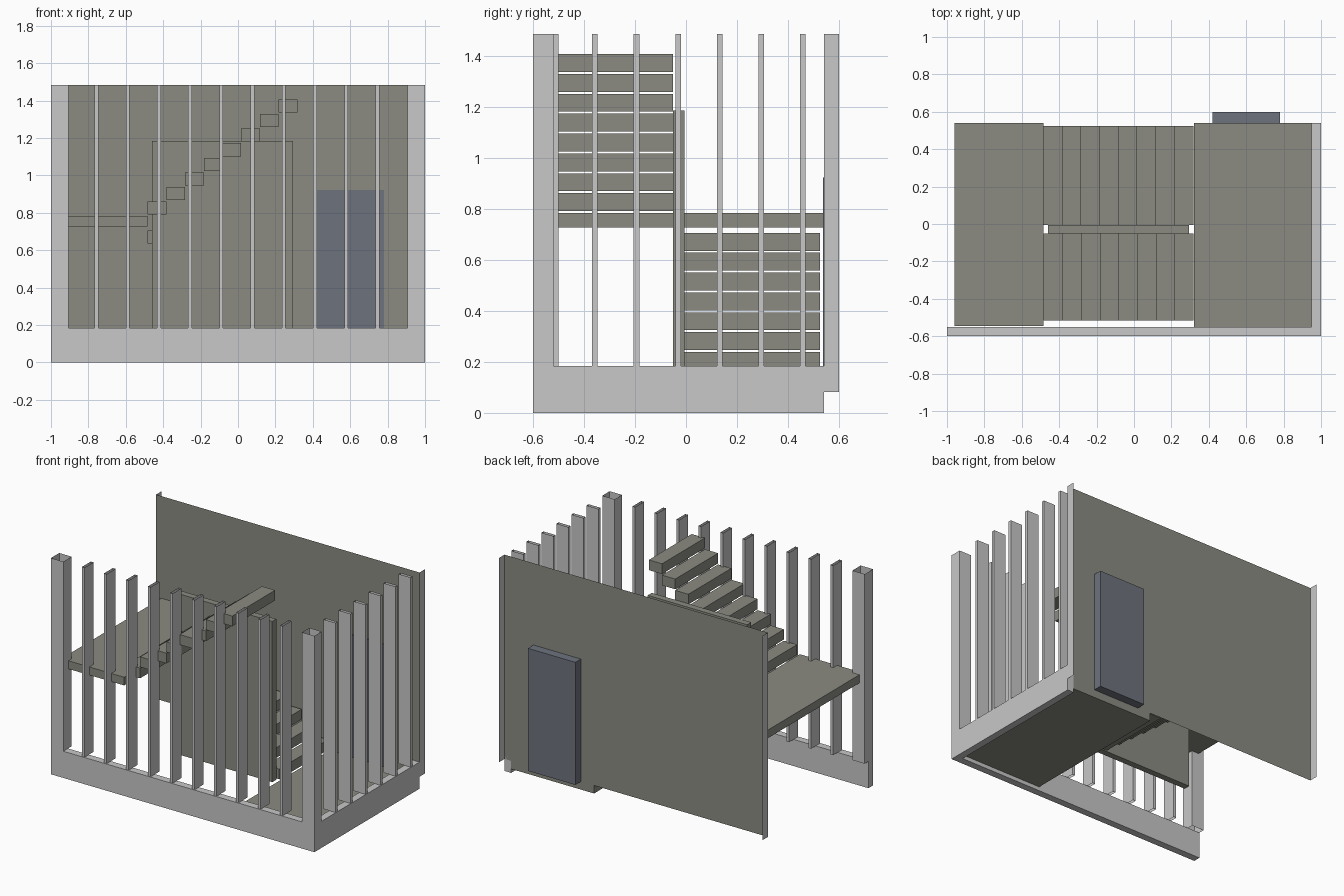
import bpy
import bmesh

cube = bpy.data.objects.get("Cube")
if cube:
    bpy.data.objects.remove(cube, do_unlink=True)


def material(name, rgb):
    mat = bpy.data.materials.new(name)
    mat.use_nodes = True
    mat.diffuse_color = (*rgb, 1)
    mat.node_tree.nodes["Principled BSDF"].inputs["Base Color"].default_value = (*rgb, 1)
    return mat


LIGHT = material("light_grey", (0.58, 0.58, 0.58))
OLIVE = material("olive_grey", (0.26, 0.26, 0.225))
SLATE = material("slate_blue", (0.155, 0.17, 0.205))


def box(name, mat, x, y, z, hollow=False):
    """Box from (min, max) ranges; a hollow one has no top and bottom."""
    bm = bmesh.new()
    bmesh.ops.create_cube(bm, size=1)
    for v in bm.verts:
        v.co = [r[0] if c < 0 else r[1] for c, r in zip(v.co, (x, y, z))]
    if hollow:
        caps = [f for f in bm.faces if abs(f.normal.z) > 0.9]
        bmesh.ops.delete(bm, geom=caps, context="FACES_ONLY")
    return finish(name, mat, bm)


def sheet(name, mat, path, z):
    """Thin vertical sheet following a plan path."""
    bm = bmesh.new()
    rows = [[bm.verts.new((px, py, h)) for h in z] for px, py in path]
    for a, b in zip(rows, rows[1:]):
        bm.faces.new((a[0], b[0], b[1], a[1]))
    return finish(name, mat, bm)


def finish(name, mat, bm):
    mesh = bpy.data.meshes.new(name)
    bm.to_mesh(mesh)
    bm.free()
    mesh.materials.append(mat)
    obj = bpy.data.objects.new(name, mesh)
    bpy.context.collection.objects.link(obj)
    return obj


TOP = 1.484
CURB = 0.183
BACK = 0.54
FLOOR = 0.082
RISE = 0.0778
GOING = 0.1

# Low curb along the front and the right side
box("front_curb", LIGHT, (-1, 1), (-0.6, -0.55), (0, CURB))
box("side_curb", LIGHT, (0.95, 1), (-0.55, BACK), (0, CURB))

# Hollow corner posts
box("front_left_post", LIGHT, (-1, -0.906), (-0.6, -0.51), (CURB, TOP), True)
box("front_right_post", LIGHT, (0.906, 1), (-0.6, -0.52), (CURB, TOP), True)

# Hollow upright fins
for i in range(10):
    cx = -0.757 + i * 0.167
    box(f"front_fin_{i + 1}", LIGHT, (cx - 0.01, cx + 0.01), (-0.595, -0.5),
        (CURB, TOP), True)
for i in range(6):
    cy = -0.357 + i * 0.163
    box(f"side_fin_{i + 1}", LIGHT, (0.906, 0.998), (cy - 0.011, cy + 0.011),
        (CURB, TOP), True)

# Back wall sheet with a turned edge at each end
sheet("back_wall", OLIVE, [(-1, BACK), (1, BACK)], (FLOOR, TOP))
for side, name in ((-1, "left"), (1, "right")):
    sheet(f"wall_return_{name}", LIGHT, [(side, BACK), (side, 0.6)], (FLOOR, TOP))
box("door", SLATE, (0.42, 0.78), (BACK - 0.004, 0.6), (FLOOR, 0.923))

# Floor, half landing and wall between the flights
box("entry_floor", OLIVE, (0.32, 0.95), (-0.55, BACK), (0.027, FLOOR))
box("half_landing", OLIVE, (-0.96, -0.483), (-0.545, BACK), (0.727, 0.783))
box("middle_wall", OLIVE, (-0.46, 0.295), (-0.05, -0.006), (FLOOR, 1.185))

# Two flights of eight open treads
for i in range(8):
    x = (-0.483 + i * GOING, -0.483 + (i + 1) * GOING)
    low = 0.783 - (i + 1) * RISE
    high = 0.783 + (i + 1) * RISE
    box(f"lower_tread_{i + 1}", OLIVE, x, (-0.006, 0.524), (low - 0.07, low))
    box(f"upper_tread_{i + 1}", OLIVE, x, (-0.515, -0.05), (high - 0.07, high))
